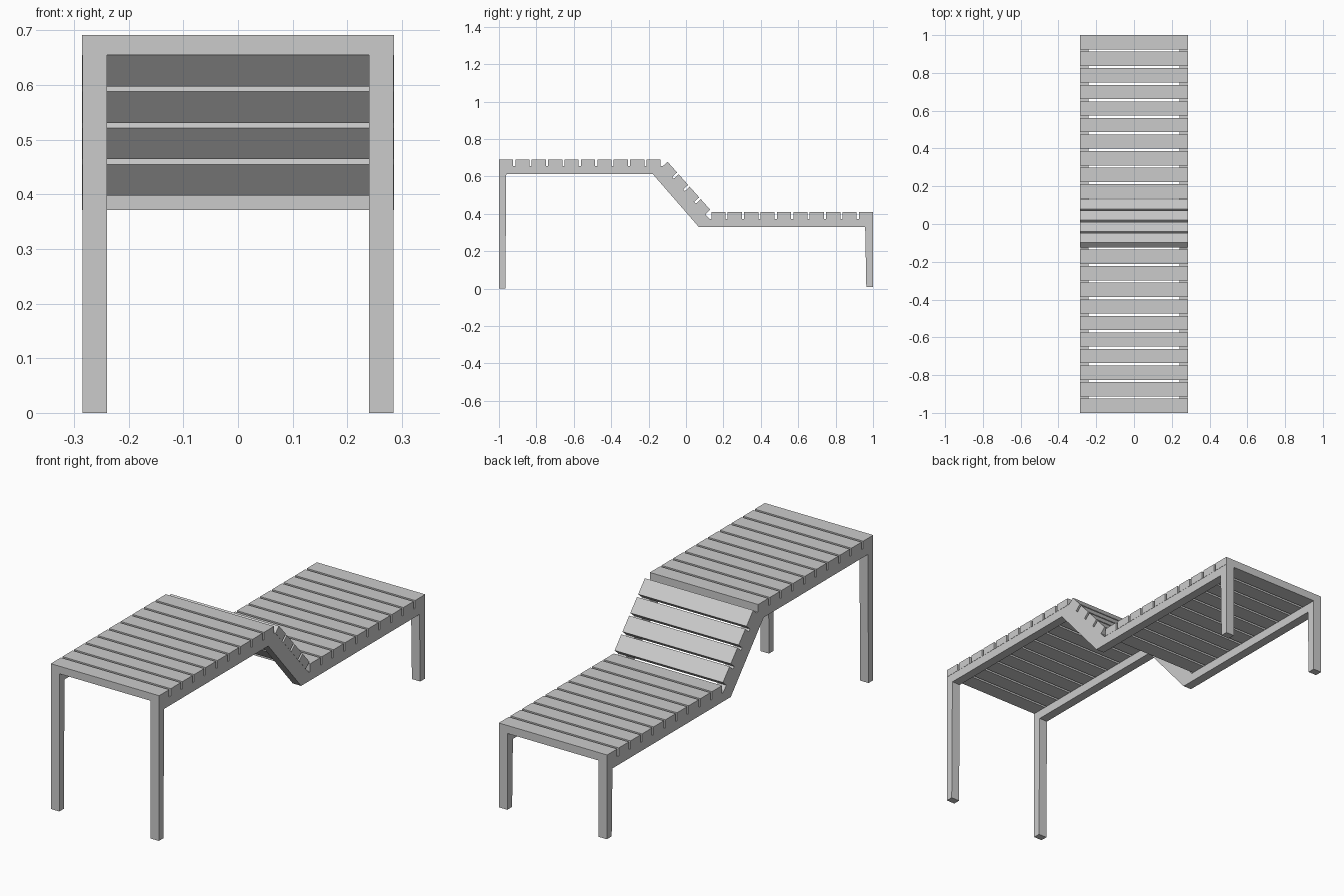
import bpy, bmesh, math
from mathutils import Vector

cube = bpy.data.objects.get("Cube")
if cube:
    bpy.data.objects.remove(cube, do_unlink=True)

grey = bpy.data.materials.new("light_grey")
grey.use_nodes = True
grey.diffuse_color = (0.6, 0.6, 0.6, 1)
grey.node_tree.nodes["Principled BSDF"].inputs["Base Color"].default_value = (0.6, 0.6, 0.6, 1)

HALF_W = 0.285      # half width of the bench
RAIL_IN = 0.24      # inner side of rails and legs
SLAT_W = 0.076
HIGH, LOW = 0.655, 0.371   # top of rails on the two levels
RAIL_T = 0.042


def extrude_profile(name, profile, x0, x1):
    """Flat-faced prism from a (y, z) outline, running from x0 to x1."""
    bm = bmesh.new()
    face = bm.faces.new([bm.verts.new((x0, y, z)) for y, z in profile])
    ext = bmesh.ops.extrude_face_region(bm, geom=[face])["geom"]
    moved = [g for g in ext if isinstance(g, bmesh.types.BMVert)]
    bmesh.ops.translate(bm, verts=moved, vec=(x1 - x0, 0, 0))
    bmesh.ops.recalc_face_normals(bm, faces=bm.faces[:])
    mesh = bpy.data.meshes.new(name)
    bm.to_mesh(mesh)
    bm.free()
    mesh.materials.append(grey)
    obj = bpy.data.objects.new(name, mesh)
    bpy.context.collection.objects.link(obj)
    return obj


def slat_row(name, start, angle, count, pitch, thick):
    """Row of slats whose undersides lie on a line from start, sloping down by angle."""
    along = Vector((math.cos(angle), -math.sin(angle)))
    up = Vector((math.sin(angle), math.cos(angle)))
    for i in range(count):
        a = Vector(start) + along * pitch * i
        b = a + along * SLAT_W
        extrude_profile(f"{name}_{i + 1}", [a, b, b + up * thick, a + up * thick],
                        -HALF_W, HALF_W)


# Slats of the high level, the slope and the low level
FLAT_PITCH = 0.0876
slat_row("high_slat", (-1, HIGH), 0, 10, FLAT_PITCH, 0.036)
slat_row("slope_slat", (-0.125, HIGH - 0.001), math.radians(48.4), 4, 0.089, 0.036)
slat_row("low_slat", (1 - SLAT_W - 9 * FLAT_PITCH, LOW), 0, 10, FLAT_PITCH, 0.038)

# Bent side rail and tapered legs
rail = [(-1, HIGH), (-0.126, HIGH), (0.127, LOW), (1, LOW),
        (1, LOW - RAIL_T), (0.069, LOW - RAIL_T),
        (-0.178, HIGH - RAIL_T), (-1, HIGH - RAIL_T)]
front_leg = [(-1, HIGH - RAIL_T), (-0.961, HIGH - RAIL_T), (-0.966, 0), (-1, 0)]
back_leg = [(1, LOW - RAIL_T), (0.958, LOW - RAIL_T), (0.964, 0.008), (1, 0.008)]

for side, s in (("left", 1), ("right", -1)):
    for part, outline in (("rail", rail), ("front_leg", front_leg), ("back_leg", back_leg)):
        extrude_profile(f"{side}_{part}", outline, s * RAIL_IN, s * (HALF_W - 0.001))
